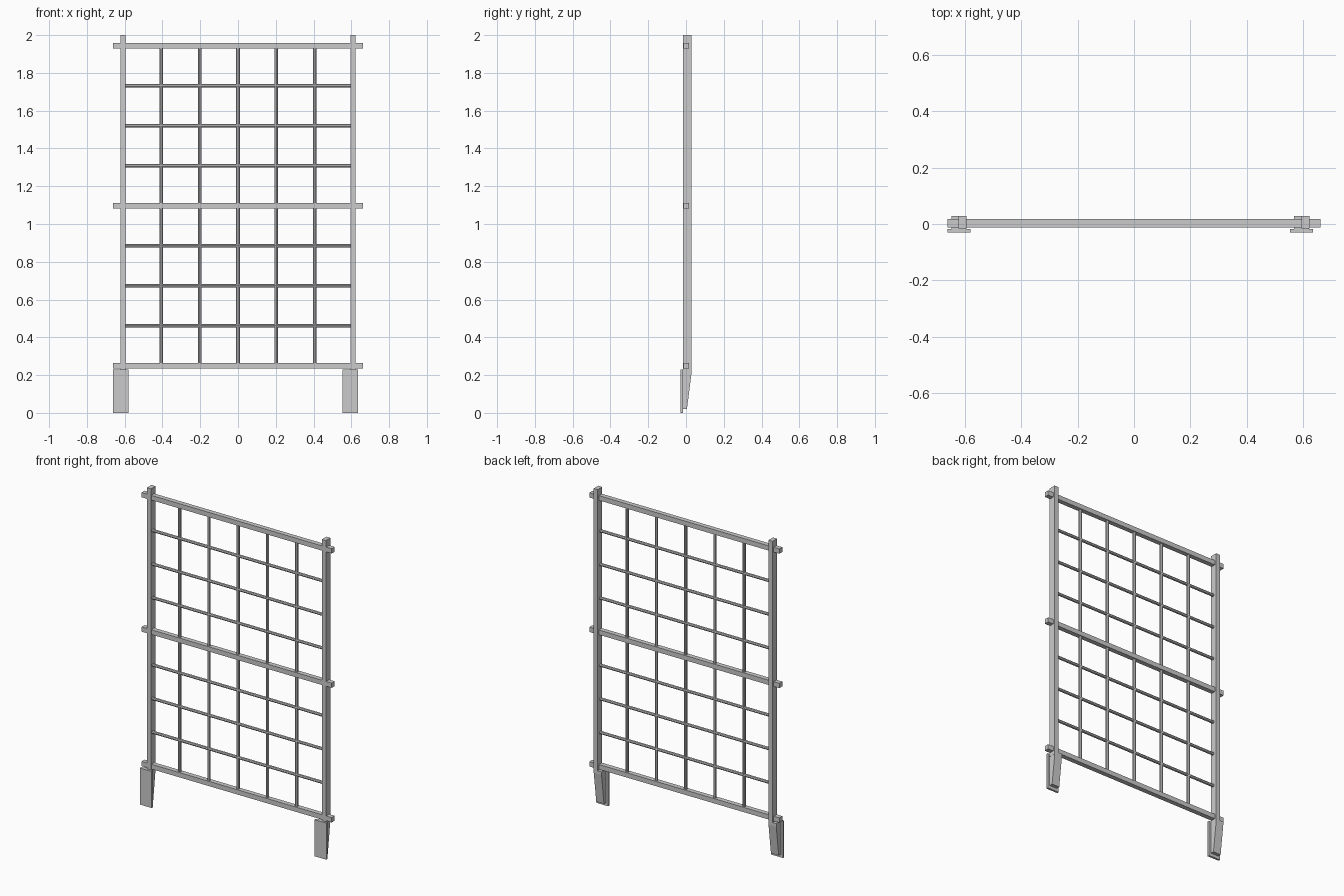
import bpy, bmesh
from math import pi

if "Cube" in bpy.data.objects:
    bpy.data.objects.remove(bpy.data.objects["Cube"])

RAIL_Z = (0.25, 1.097, 1.943)
ROD_Y = 0.002


def box(name, lo, hi):
    c = [(a + b) / 2 for a, b in zip(lo, hi)]
    bpy.ops.mesh.primitive_cube_add(size=1, location=c)
    ob = bpy.context.object
    ob.name = name
    ob.scale = [b - a for a, b in zip(lo, hi)]
    bpy.ops.object.transform_apply(location=False, rotation=False, scale=True)
    return ob


def rod(name, loc, length, rot):
    bpy.ops.mesh.primitive_cylinder_add(vertices=8, radius=0.0095, depth=length,
                                        location=loc, rotation=rot)
    bpy.context.object.name = name
    bpy.ops.object.shade_smooth_by_angle()


def stake(name, x0, x1, profile):
    # side profile (y, z) extruded across x
    bm = bmesh.new()
    face = bm.faces.new([bm.verts.new((x0, y, z)) for y, z in profile])
    ext = bmesh.ops.extrude_face_region(bm, geom=[face])
    moved = [v for v in ext["geom"] if isinstance(v, bmesh.types.BMVert)]
    bmesh.ops.translate(bm, verts=moved, vec=(x1 - x0, 0, 0))
    bmesh.ops.recalc_face_normals(bm, faces=bm.faces)
    me = bpy.data.meshes.new(name)
    bm.to_mesh(me)
    bm.free()
    bpy.context.collection.objects.link(bpy.data.objects.new(name, me))


# Posts, each with a tapered ground stake and a face plate
for side, post_x, foot_x in (("left", -0.609, -0.622), ("right", 0.609, 0.595)):
    box(side + "_post", (post_x - 0.014, -0.016, 0.21), (post_x + 0.014, 0.029, 2.0))
    stake(side + "_stake", foot_x - 0.027, foot_x + 0.027,
          [(-0.017, 0.02), (0.005, 0.02), (0.029, 0.21), (0.029, 0.23), (-0.017, 0.23)])
    box(side + "_foot_plate", (foot_x - 0.041, -0.03, 0), (foot_x + 0.041, -0.017, 0.23))

# Three cross rails that overhang the posts
for name, z in zip(("bottom_rail", "middle_rail", "top_rail"), RAIL_Z):
    box(name, (-0.662, -0.013, z - 0.015), (0.662, 0.017, z + 0.015))

# Thin lattice rods
low, high = RAIL_Z[0], RAIL_Z[2]
for i in range(-2, 3):
    rod("vertical_rod", (i * 0.2035, ROD_Y, (low + high) / 2), high - low, (0, 0, 0))
for i in (1, 2, 3, 5, 6, 7):
    z = low + (high - low) * i / 8
    rod("horizontal_rod", (0, ROD_Y, z), 1.2, (0, pi / 2, 0))
